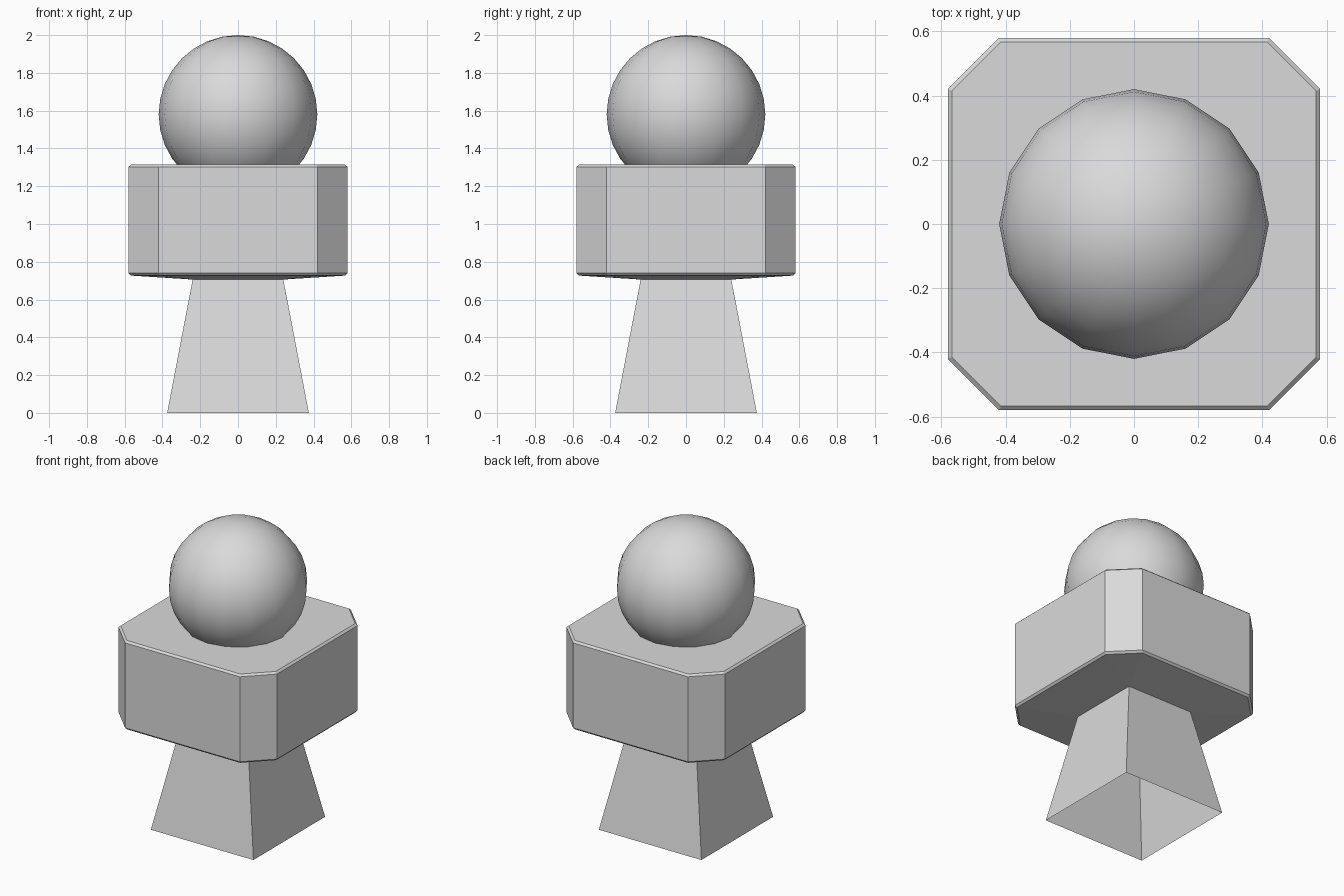
import bpy
import bmesh

cube = bpy.data.objects.get("Cube")
if cube:
    bpy.data.objects.remove(cube, do_unlink=True)

grey = bpy.data.materials.new("light grey")
grey.use_nodes = True
color = (0.7, 0.7, 0.7, 1)
grey.diffuse_color = color
grey.node_tree.nodes["Principled BSDF"].inputs["Base Color"].default_value = color


def make_object(name, bm):
    mesh = bpy.data.meshes.new(name)
    bm.to_mesh(mesh)
    bm.free()
    mesh.materials.append(grey)
    obj = bpy.data.objects.new(name, mesh)
    bpy.context.collection.objects.link(obj)
    return obj


def ring(bm, half, cut, z):
    """Counter-clockwise square ring with each corner cut off."""
    a, b = half, half - cut
    outline = [(b, -a), (a, -b), (a, b), (b, a), (-b, a), (-a, b), (-a, -b), (-b, -a)]
    return [bm.verts.new((x, y, z)) for x, y in outline]


def loft(name, sections, cap_top=False):
    """Skin a stack of (half width, corner cut, height) sections."""
    bm = bmesh.new()
    rings = [ring(bm, *s) for s in sections]
    for low, high in zip(rings, rings[1:]):
        for i in range(8):
            j = (i + 1) % 8
            bm.faces.new((low[i], low[j], high[j], high[i]))
    if cap_top:
        bm.faces.new(rings[-1])
    # Uncut corners collapse to single vertices
    bmesh.ops.remove_doubles(bm, verts=bm.verts[:], dist=0.0001)
    return make_object(name, bm)


# Tapered square pedestal, open underneath
loft("pedestal", [(0.375, 0, 0), (0.24, 0, 0.706)])

# Chamfered block with a shallow sloping underside and thin bevelled rims
loft("block", [
    (0.24, 0, 0.706),
    (0.568, 0.155, 0.727),
    (0.58, 0.16, 0.74),
    (0.58, 0.16, 1.302),
    (0.567, 0.152, 1.314),
], cap_top=True)

# Smooth ball sunk into the top of the block
bm = bmesh.new()
bmesh.ops.create_uvsphere(bm, u_segments=16, v_segments=16, radius=0.42)
bmesh.ops.translate(bm, verts=bm.verts[:], vec=(0, 0, 1.58))
for face in bm.faces:
    face.smooth = True
make_object("ball", bm)
